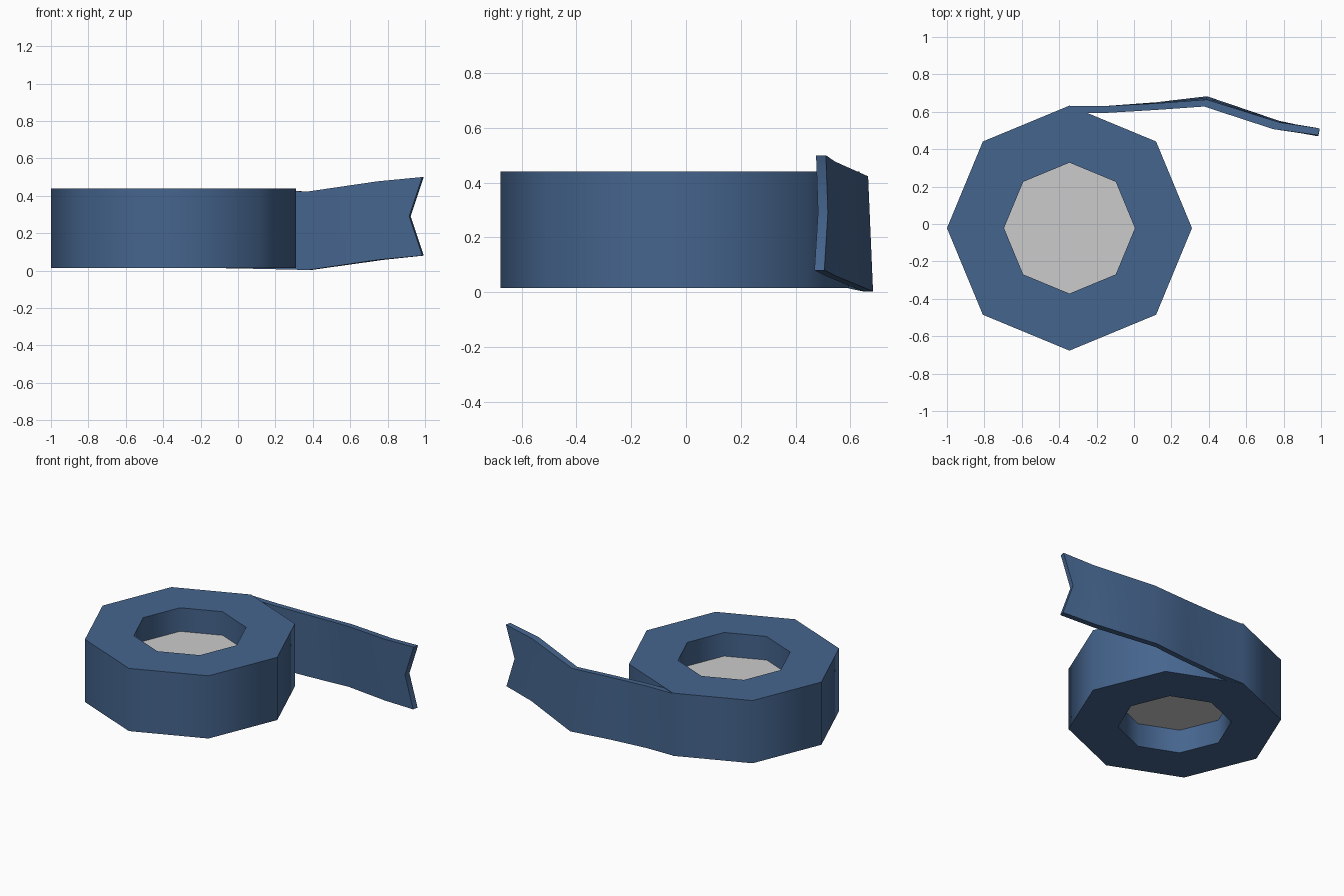
import bpy, bmesh
from math import cos, sin, pi, radians

if "Cube" in bpy.data.objects:
    bpy.data.objects.remove(bpy.data.objects["Cube"])

CX, CY = -0.345, -0.022
R_OUT, R_IN = 0.655, 0.35
Z0, Z1 = 0.015, 0.44


def material(name, color):
    m = bpy.data.materials.new(name)
    m.diffuse_color = color
    m.use_nodes = True
    m.node_tree.nodes["Principled BSDF"].inputs["Base Color"].default_value = m.diffuse_color
    return m


def finish(name, bm, mat=None):
    bmesh.ops.recalc_face_normals(bm, faces=bm.faces)
    mesh = bpy.data.meshes.new(name)
    bm.to_mesh(mesh)
    bm.free()
    ob = bpy.data.objects.new(name, mesh)
    bpy.context.collection.objects.link(ob)
    if mat:
        mesh.materials.append(mat)
    bpy.ops.object.select_all(action='DESELECT')
    ob.select_set(True)
    bpy.context.view_layer.objects.active = ob
    bpy.ops.object.shade_smooth_by_angle(angle=radians(60))
    return ob


def octagon(bm, r, z):
    return [bm.verts.new((CX + r * cos(i * pi / 4), CY + r * sin(i * pi / 4), z))
            for i in range(8)]


def bridge(bm, a, b):
    n = len(a)
    for i in range(n):
        j = (i + 1) % n
        bm.faces.new((a[i], a[j], b[j], b[i]))


blue = material("tape_blue", (0.06, 0.13, 0.27, 1))

# Octagonal roll with a hole through it
bm = bmesh.new()
rings = [octagon(bm, r, z) for r, z in
         ((R_OUT, Z0), (R_OUT, Z1), (R_IN, Z1), (R_IN, Z0))]
for k in range(4):
    bridge(bm, rings[k], rings[(k + 1) % 4])
finish("tape_roll", bm, blue)

# Grey core plate, recessed from both sides
bm = bmesh.new()
low, high = octagon(bm, R_IN, 0.175), octagon(bm, R_IN, 0.28)
bridge(bm, low, high)
bm.faces.new(low)
bm.faces.new(high)
finish("core_plate", bm)

# Loose tape end: per station the outer x, y, inner x, y, base z, twist in y
stations = [
    (-0.345, 0.632, -0.345, 0.592, 0.016, 0.0),
    (-0.15, 0.631, -0.15, 0.594, 0.014, 0.0),
    (0.12, 0.648, 0.12, 0.613, 0.009, 0.003),
    (0.39, 0.674, 0.375, 0.637, 0.003, 0.009),
    (0.775, 0.548, 0.745, 0.511, 0.057, 0.004),
    (0.993, 0.508, 0.985, 0.472, 0.08, -0.003),
]
bm = bmesh.new()
loops = []
for k, (ox, oy, ix, iy, z, tw) in enumerate(stations):
    last = k == len(stations) - 1
    pts = []
    for x, y, rows in ((ox, oy, (0, 1, 2)), (ix, iy, (2, 1, 0))):
        for row in rows:
            notch = last and row == 1          # V notch in the cut end
            pts.append(bm.verts.new((x - 0.07 * notch,
                                     y + tw * (1 - row) + 0.01 * notch,
                                     z + 0.21 * row)))
    loops.append(pts)
for a, b in zip(loops, loops[1:]):
    bridge(bm, a, b)
for l in (loops[0], loops[-1]):
    bm.faces.new((l[0], l[1], l[4], l[5]))
    bm.faces.new((l[1], l[2], l[3], l[4]))
finish("tape_end", bm, blue)
